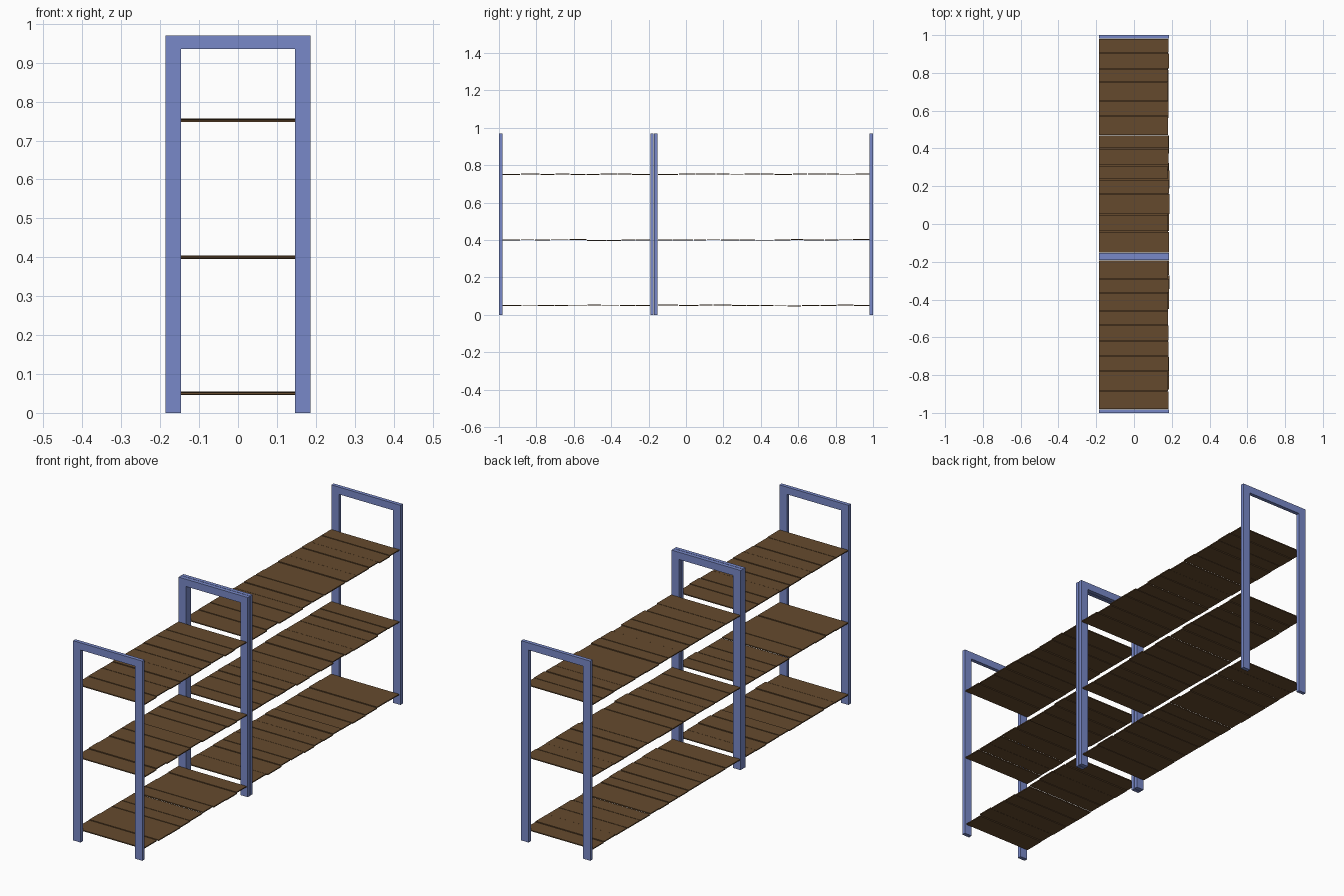
import bpy, bmesh, random

random.seed(4)
old = bpy.data.objects.get("Cube")
if old:
    bpy.data.objects.remove(old, do_unlink=True)


def material(name, rgb):
    m = bpy.data.materials.new(name)
    m.use_nodes = True
    m.diffuse_color = (*rgb, 1)
    m.node_tree.nodes["Principled BSDF"].inputs["Base Color"].default_value = (*rgb, 1)
    return m


blue = material("blue painted metal", (0.19, 0.25, 0.58))
brown = material("brown wood", (0.13, 0.068, 0.027))


def finish(bm, name, mat):
    bmesh.ops.recalc_face_normals(bm, faces=bm.faces)
    mesh = bpy.data.meshes.new(name)
    bm.to_mesh(mesh)
    bm.free()
    mesh.materials.append(mat)
    ob = bpy.data.objects.new(name, mesh)
    bpy.context.collection.objects.link(ob)
    return ob


# Frames: an upside-down U outline extruded along y
HALF, INNER, TOP, DEPTH = 0.186, 0.146, 0.97, 0.018
OUTLINE = [(-HALF, 0), (-HALF, TOP), (HALF, TOP), (HALF, 0),
           (INNER, 0), (INNER, TOP - 0.035), (-INNER, TOP - 0.035), (-INNER, 0)]


def frame(name, y):
    bm = bmesh.new()
    face = bm.faces.new([bm.verts.new((x, y, z)) for x, z in OUTLINE])
    ext = bmesh.ops.extrude_face_region(bm, geom=[face])
    moved = [v for v in ext["geom"] if isinstance(v, bmesh.types.BMVert)]
    bmesh.ops.translate(bm, vec=(0, DEPTH, 0), verts=moved)
    finish(bm, name, blue)


frame("front_end_frame", -1.0)
frame("front_middle_frame", -0.191)
frame("back_middle_frame", -0.171)
frame("back_end_frame", 1.0 - DEPTH)

# Shelves: rows of planks with uneven widths, lengths and heights
SHORT = [-0.982, -0.885, -0.78, -0.70, -0.62, -0.535, -0.46, -0.365, -0.29, -0.191]
LONG = [-0.153, -0.04, 0.05, 0.16, 0.235, 0.31, 0.40, 0.47,
        0.57, 0.65, 0.75, 0.82, 0.905, 0.982]
GAP, THICK = 0.004, 0.005


def shelf(name, edges, z):
    bm = bmesh.new()
    for y0, y1 in zip(edges, edges[1:]):
        right = random.uniform(0.178, 0.187)
        base = z + random.uniform(-0.002, 0.002)
        plank = bmesh.ops.create_cube(bm, size=1)["verts"]
        bmesh.ops.scale(bm, vec=(right + HALF, y1 - y0 - GAP, THICK), verts=plank)
        bmesh.ops.translate(bm, vec=((right - HALF) / 2, (y0 + y1) / 2, base), verts=plank)
    finish(bm, name, brown)


def shuffled(edges):
    widths = [b - a for a, b in zip(edges, edges[1:])]
    random.shuffle(widths)
    result = [edges[0]]
    for w in widths:
        result.append(result[-1] + w)
    return result


for level, z in (("bottom", 0.05), ("middle", 0.40), ("top", 0.752)):
    for part, edges in (("front", SHORT), ("back", LONG)):
        shelf(f"{level}_{part}_shelf", edges if level == "top" else shuffled(edges), z)
